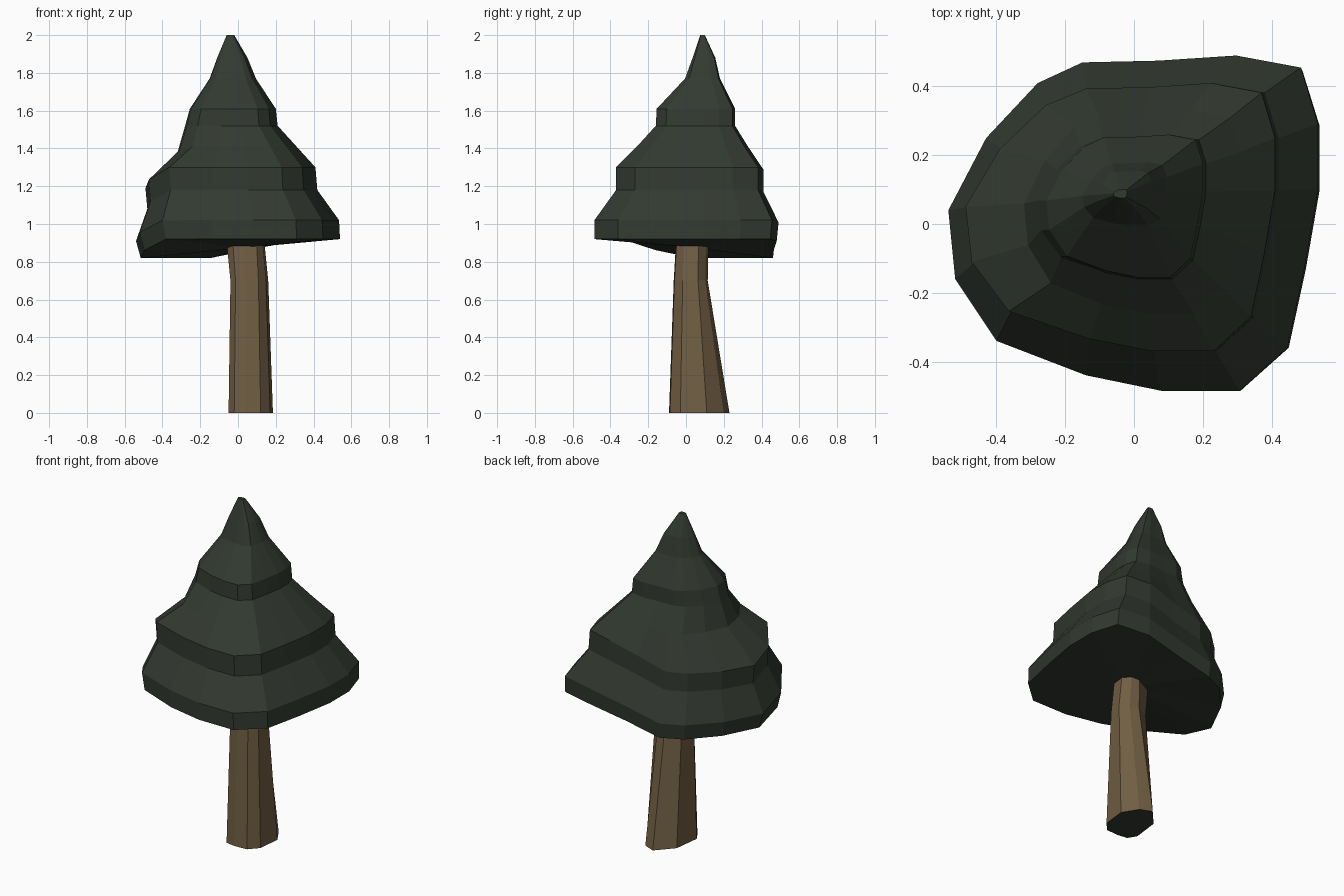
import bpy
import bmesh

cube = bpy.data.objects.get("Cube")
if cube:
    bpy.data.objects.remove(cube)


def make_material(name, rgb):
    mat = bpy.data.materials.new(name)
    mat.use_nodes = True
    color = (*rgb, 1)
    mat.diffuse_color = color
    mat.node_tree.nodes["Principled BSDF"].inputs["Base Color"].default_value = color
    return mat


green = make_material("dark pine green", (0.032, 0.042, 0.030))
brown = make_material("bark brown", (0.165, 0.113, 0.057))


def fit(value, pivot, low, high, new_low, new_high):
    """Stretch a coordinate on each side of the pivot to reach new limits."""
    if value < pivot:
        return pivot + (value - pivot) * (new_low - pivot) / (low - pivot)
    return pivot + (value - pivot) * (new_high - pivot) / (high - pivot)


def sag(x, y):
    """How strongly the skirt droops towards the back right."""
    return min(1, max(0, -2.07 * x + 1.87 * y - 0.19))


def loft(name, outline, pivot, rings, materials, base_center=None):
    """Stack resized copies of an outline; ring = z, xmin, xmax, ymin, ymax, droop."""
    xs, ys = zip(*outline)
    bm = bmesh.new()
    loops = []
    for z, x0, x1, y0, y1, droop in rings:
        loops.append([bm.verts.new((
            fit(x, pivot[0], min(xs), max(xs), x0, x1),
            fit(y, pivot[1], min(ys), max(ys), y0, y1),
            z - droop * sag(x, y))) for x, y in outline])
    count = len(outline)
    for lower, upper in zip(loops, loops[1:]):
        for i in range(count):
            j = (i + 1) % count
            bm.faces.new((lower[i], lower[j], upper[j], upper[i]))
    bm.faces.new(loops[-1])
    # underside: a fan to a centre point, or a flat cap in the last material
    if base_center:
        center = bm.verts.new(base_center)
        for i in range(count):
            bm.faces.new((loops[0][(i + 1) % count], loops[0][i], center))
    else:
        cap = bm.faces.new(loops[0][::-1])
        cap.material_index = len(materials) - 1
    bmesh.ops.recalc_face_normals(bm, faces=bm.faces)
    mesh = bpy.data.meshes.new(name)
    bm.to_mesh(mesh)
    bm.free()
    for mat in materials:
        mesh.materials.append(mat)
    obj = bpy.data.objects.new(name, mesh)
    bpy.context.collection.objects.link(obj)
    return obj


# Foliage: irregular outline, shrinking in tiers up to the tip
skirt = [(-.54, .04), (-.52, -.16), (-.40, -.34), (-.14, -.44), (.08, -.485),
         (.31, -.485), (.45, -.36), (.50, -.13), (.54, .10), (.54, .29),
         (.49, .455), (.30, .49), (.07, .475), (-.15, .47), (-.28, .41),
         (-.43, .25)]
tiers = [(.92, -.515, .54, -.485, .48, .10),
         (1.02, -.54, .535, -.485, .49, .11),
         (1.18, -.48, .42, -.37, .41, .10),
         (1.30, -.49, .41, -.37, .41, .11),
         (1.41, -.32, .31, -.26, .33, .03),
         (1.52, -.28, .21, -.16, .26, 0),
         (1.61, -.255, .20, -.155, .26, 0),
         (1.77, -.15, .095, -.005, .18, 0),
         (1.88, -.11, .05, .035, .155, 0),
         (2.0, -.06, -.02, .075, .10, 0)]
loft("foliage", skirt, (-.04, .09), tiers, [green], (.05, .03, .875))

# Trunk: faceted, flared at the back of its foot
foot = [(-.05, -.03), (-.02, -.08), (.04, -.09), (.12, -.085), (.17, -.03),
        (.185, .11), (.13, .20), (.06, .23), (-.03, .13)]
levels = [(0, -.05, .185, -.09, .23, 0),
          (.70, -.04, .16, -.065, .115, 0),
          (.95, -.065, .135, -.05, .12, 0)]
loft("trunk", foot, (.06, .03), levels, [brown, green])
